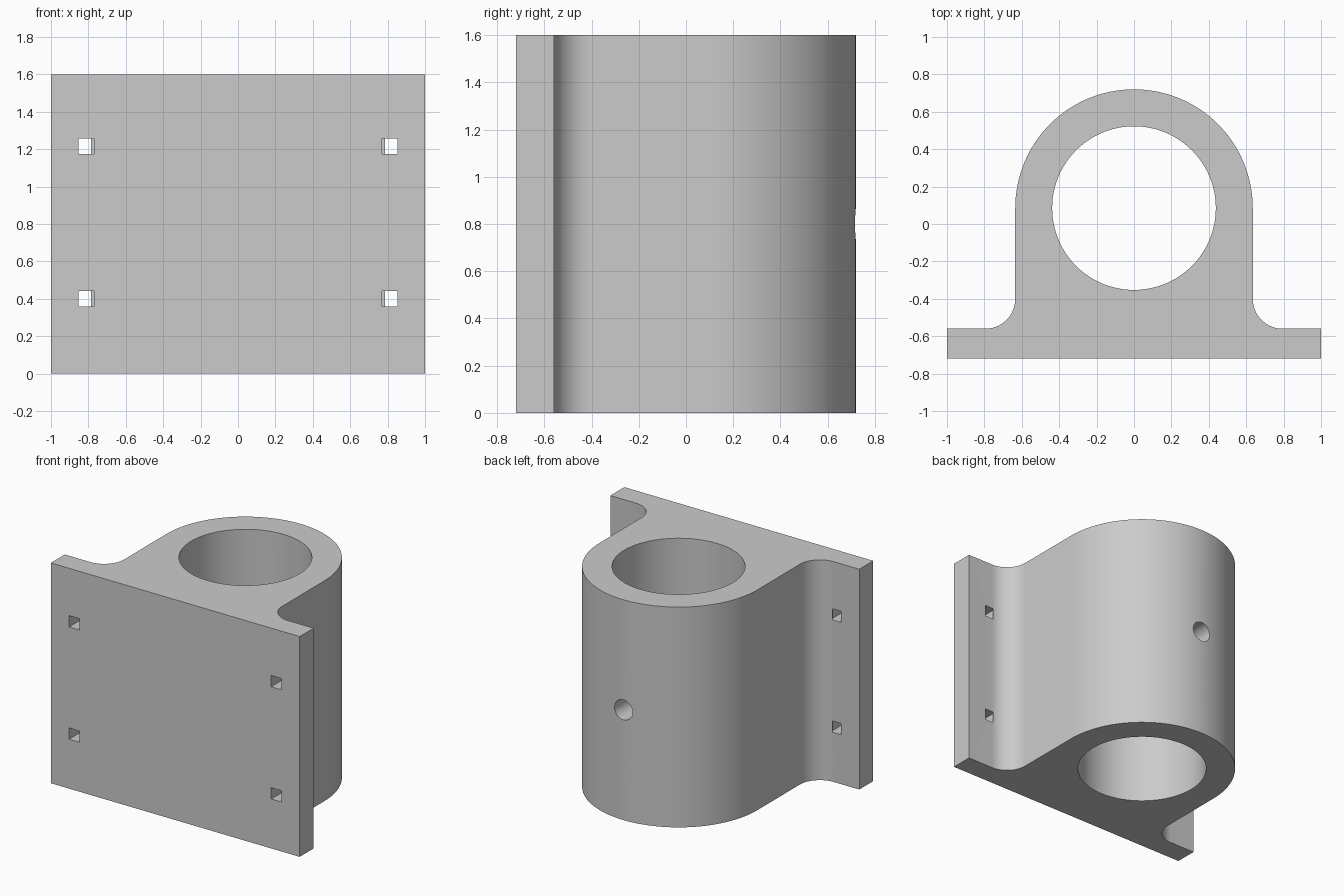
import bpy, bmesh
from math import pi, sin, cos, radians

HEIGHT = 1.6
BORE_Y = 0.085      # centre of the bore and the round back
OUTER_R, BORE_R = 0.635, 0.4375
FRONT_Y, PLATE_Y = -0.72, -0.56
FILLET_R = 0.16

cube = bpy.data.objects.get("Cube")
if cube:
    bpy.data.objects.remove(cube, do_unlink=True)

grey = bpy.data.materials.new("plain grey")
grey.use_nodes = True
colour = (0.6, 0.6, 0.6, 1)
grey.diffuse_color = colour
grey.node_tree.nodes["Principled BSDF"].inputs["Base Color"].default_value = colour


def arc(cx, cy, r, start, end, steps):
    angles = [start + (end - start) * i / steps for i in range(steps + 1)]
    return [(cx + r * cos(a), cy + r * sin(a)) for a in angles]


def cut(target, cutter):
    cutter.hide_render = True
    mod = target.modifiers.new(cutter.name, 'BOOLEAN')
    mod.operation = 'DIFFERENCE'
    mod.solver = 'EXACT'
    mod.object = cutter
    bpy.context.view_layer.objects.active = target
    bpy.ops.object.modifier_apply(modifier=mod.name)
    bpy.data.objects.remove(cutter, do_unlink=True)


# Housing: flanged plate, fillets and round back as one extruded outline
fx, fy = OUTER_R + FILLET_R, PLATE_Y + FILLET_R
outline = [(-1, FRONT_Y), (1, FRONT_Y), (1, PLATE_Y)]
outline += arc(fx, fy, FILLET_R, -pi / 2, -pi, 16)
outline += arc(0, BORE_Y, OUTER_R, 0, pi, 64)
outline += arc(-fx, fy, FILLET_R, 0, -pi / 2, 16)
outline += [(-1, PLATE_Y)]

bm = bmesh.new()
base = bm.faces.new([bm.verts.new((x, y, 0)) for x, y in outline])
top = bmesh.ops.extrude_face_region(bm, geom=[base])["geom"]
bmesh.ops.translate(bm, vec=(0, 0, HEIGHT),
                    verts=[v for v in top if isinstance(v, bmesh.types.BMVert)])
bmesh.ops.recalc_face_normals(bm, faces=bm.faces)
mesh = bpy.data.meshes.new("bearing_housing")
bm.to_mesh(mesh)
bm.free()
mesh.materials.append(grey)
housing = bpy.data.objects.new("bearing_housing", mesh)
bpy.context.collection.objects.link(housing)

# Vertical bore
bpy.ops.mesh.primitive_cylinder_add(vertices=96, radius=BORE_R, depth=HEIGHT + 0.4,
                                    location=(0, BORE_Y, HEIGHT / 2))
bore = bpy.context.object
bore.name = "bore_cutter"
cut(housing, bore)

# Round port through the back wall
bpy.ops.mesh.primitive_cylinder_add(vertices=40, radius=0.073, depth=0.6,
                                    location=(0, 0.6, HEIGHT / 2),
                                    rotation=(radians(90), 0, 0))
port = bpy.context.object
port.name = "port_cutter"
cut(housing, port)

# Square bolt holes, stopping level with the back of the flange
depth = 0.2
for side in (-1, 1):
    for z in (0.4, 1.215):
        bpy.ops.mesh.primitive_cube_add(size=1, location=(side * 0.812, PLATE_Y + 0.0005 - depth / 2, z))
        hole = bpy.context.object
        hole.name = "bolt_hole_cutter"
        hole.scale = (0.082, depth, 0.082)
        cut(housing, hole)

bpy.ops.object.select_all(action='DESELECT')
housing.select_set(True)
bpy.context.view_layer.objects.active = housing
bpy.ops.object.shade_smooth_by_angle(angle=radians(30))
